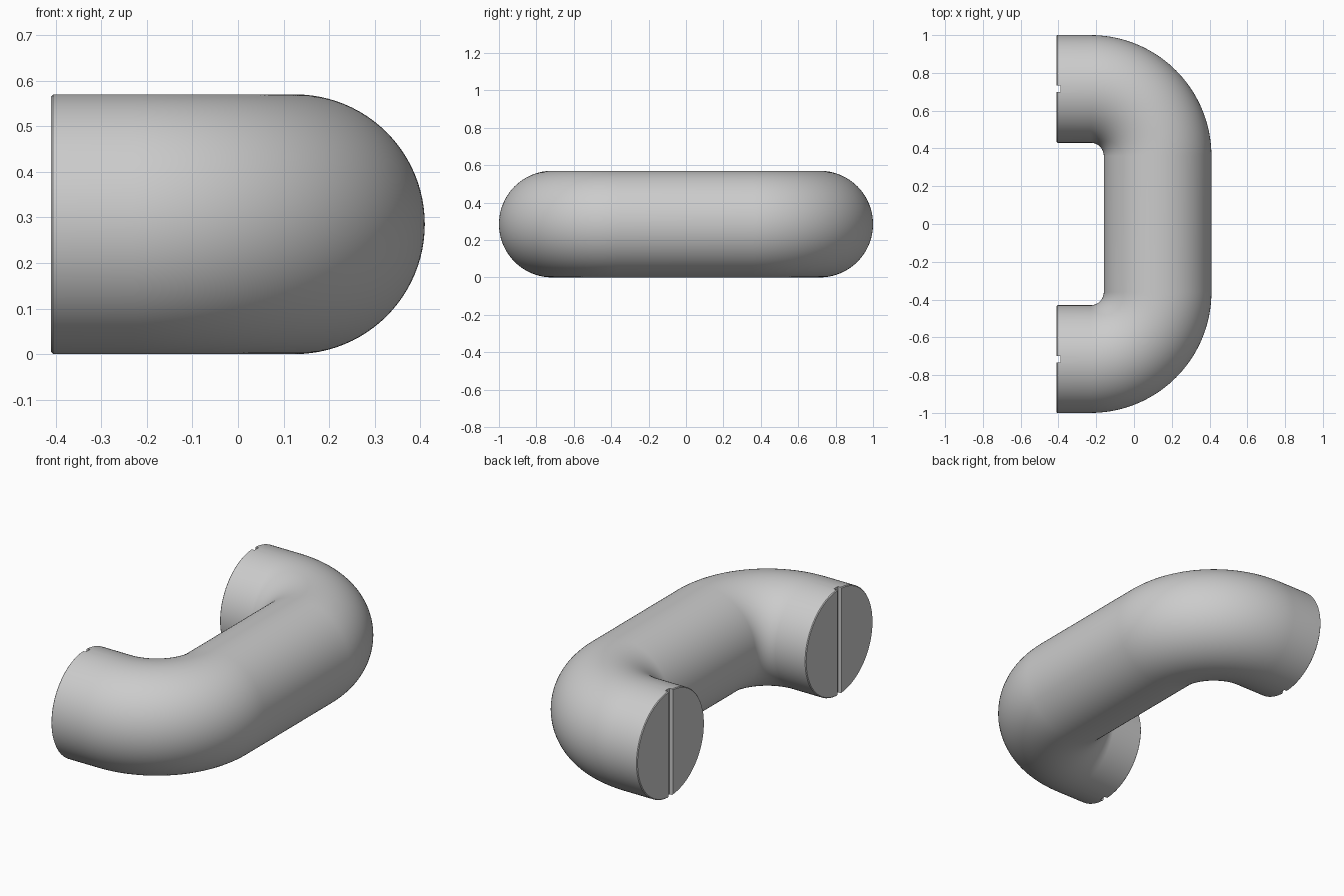
import bpy, bmesh, math
from mathutils import Vector

cube = bpy.data.objects.get("Cube")
if cube:
    bpy.data.objects.remove(cube)

R = 0.285            # tube radius
LEG_Y = 0.715        # centre line of each leg
END_X = -0.41        # flat end faces
BEND = 0.355         # bend radius of the centre line
BEND_X = -0.23       # where the bends start
SIDES, STEPS = 96, 40
CHAMFER = 0.004

grey = bpy.data.materials.new("grey")
grey.use_nodes = True
colour = (0.6, 0.6, 0.6, 1)
grey.diffuse_color = colour
grey.node_tree.nodes["Principled BSDF"].inputs["Base Color"].default_value = colour


def make_object(name, bm):
    bmesh.ops.recalc_face_normals(bm, faces=bm.faces)
    mesh = bpy.data.meshes.new(name)
    bm.to_mesh(mesh)
    bm.free()
    mesh.materials.append(grey)
    obj = bpy.data.objects.new(name, mesh)
    bpy.context.collection.objects.link(obj)
    return obj


# Half of the centre line as (x, y, heading angle, radius); the rest is mirrored
half = [(END_X, -LEG_Y, 0, R - CHAMFER), (END_X + CHAMFER, -LEG_Y, 0, R)]
for i in range(STEPS + 1):
    a = math.pi / 2 * i / STEPS
    half.append((BEND_X + BEND * math.sin(a),
                 -LEG_Y + BEND * (1 - math.cos(a)), a, R))
path = half + [(x, -y, math.pi - a, r) for x, y, a, r in reversed(half)]

# Bent tube handle: a circle swept along the path, capped at both ends
bm = bmesh.new()
rings = []
for x, y, a, r in path:
    side = Vector((math.sin(a), -math.cos(a), 0))
    ring = []
    for k in range(SIDES):
        t = 2 * math.pi * k / SIDES
        p = Vector((x, y, R)) + side * r * math.cos(t)
        p.z += r * math.sin(t)
        ring.append(bm.verts.new(p))
    rings.append(ring)
for r0, r1 in zip(rings, rings[1:]):
    for k in range(SIDES):
        n = (k + 1) % SIDES
        bm.faces.new((r0[k], r0[n], r1[n], r1[k]))
bm.faces.new(rings[0])
bm.faces.new(rings[-1])
handle = make_object("bent_tube_handle", bm)

# Vertical groove cut across each end face
for label, s in (("front", -1), ("back", 1)):
    bm = bmesh.new()
    bmesh.ops.create_cube(bm, size=1)
    bmesh.ops.scale(bm, vec=(0.04, 0.035, 0.8), verts=bm.verts)
    bmesh.ops.translate(bm, vec=(END_X, s * LEG_Y, R), verts=bm.verts)
    cutter = make_object(label + "_groove_cutter", bm)
    bpy.context.view_layer.objects.active = handle
    mod = handle.modifiers.new(label + "_groove", 'BOOLEAN')
    mod.operation = 'DIFFERENCE'
    mod.solver = 'EXACT'
    mod.object = cutter
    bpy.ops.object.modifier_apply(modifier=mod.name)
    bpy.data.objects.remove(cutter)

# Smooth tube with sharp end rims and groove edges
bpy.ops.object.select_all(action='DESELECT')
handle.select_set(True)
bpy.context.view_layer.objects.active = handle
bpy.ops.object.shade_smooth_by_angle(angle=math.radians(30))
